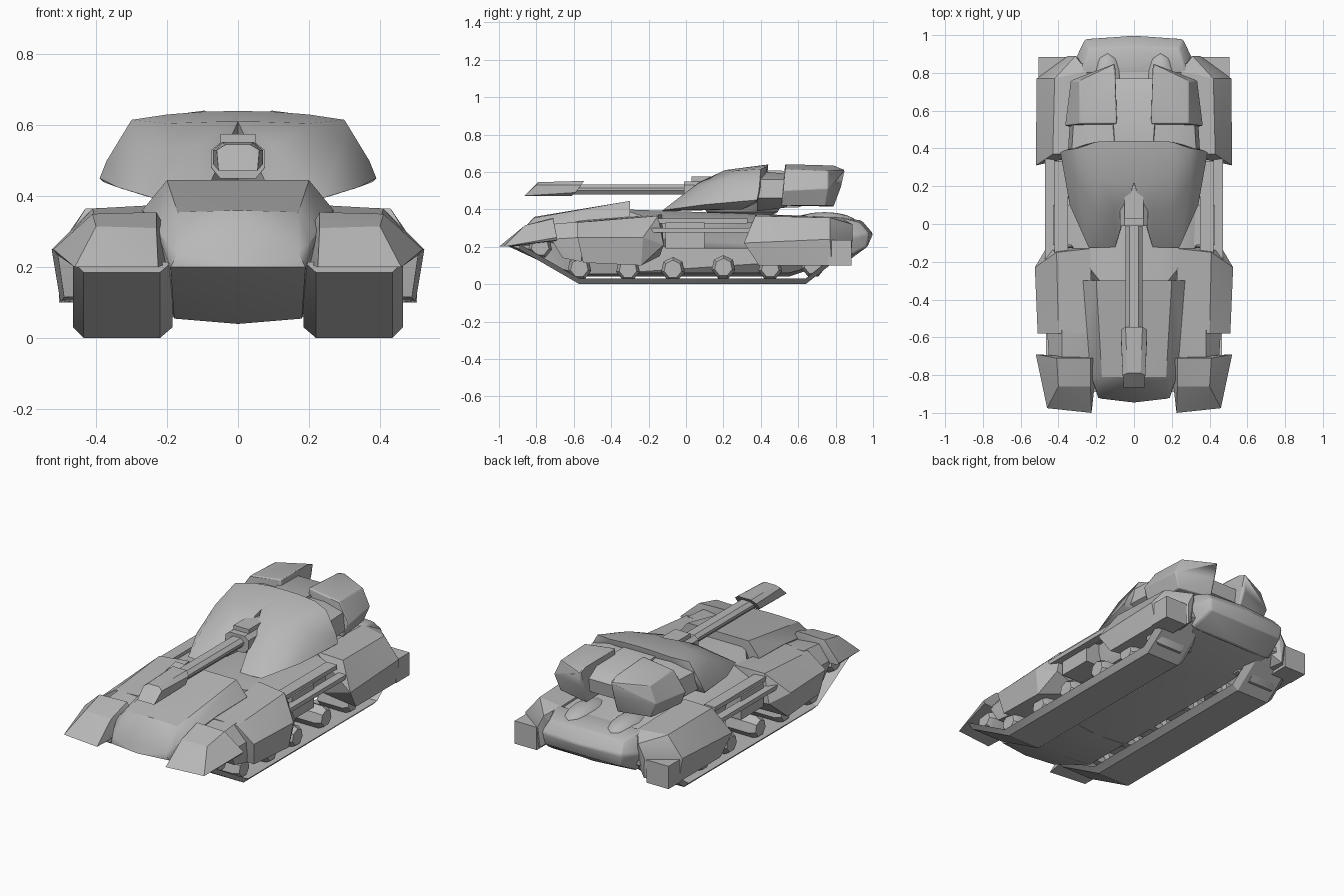
import bpy, bmesh, math
from mathutils import Vector

cube = bpy.data.objects.get("Cube")
if cube:
    bpy.data.objects.remove(cube, do_unlink=True)

grey = bpy.data.materials.new("armour grey")
grey.use_nodes = True
colour = (0.48, 0.48, 0.48, 1)
grey.diffuse_color = colour
grey.node_tree.nodes["Principled BSDF"].inputs["Base Color"].default_value = colour


def finish(name, bm, pair, angle):
    """Turn a bmesh into a shaded object, with a mirrored twin if it is one of a pair."""
    bmesh.ops.recalc_face_normals(bm, faces=bm.faces)
    mesh = bpy.data.meshes.new(name)
    bm.to_mesh(mesh)
    bm.free()
    mesh.materials.append(grey)
    obj = bpy.data.objects.new(name, mesh)
    bpy.context.collection.objects.link(obj)
    bpy.ops.object.select_all(action="DESELECT")
    obj.select_set(True)
    bpy.context.view_layer.objects.active = obj
    bpy.ops.object.shade_smooth_by_angle(angle=math.radians(angle))
    if pair:
        mod = obj.modifiers.new("mirror", "MIRROR")
        mod.use_mirror_merge = False
    return obj


def solid(name, points, pair=False, angle=32):
    """Faceted convex block; central blocks get their other half from the same points."""
    bm = bmesh.new()
    if not pair:
        points = list(points) + [(-x, y, z) for x, y, z in points if x]
    for p in points:
        bm.verts.new(p)
    out = bmesh.ops.convex_hull(bm, input=bm.verts)
    spare = {v for v in out["geom_interior"] + out["geom_unused"]
             if isinstance(v, bmesh.types.BMVert)}
    bmesh.ops.delete(bm, geom=list(spare), context="VERTS")
    bmesh.ops.dissolve_limit(bm, angle_limit=math.radians(1), verts=bm.verts, edges=bm.edges)
    return finish(name, bm, pair, angle)


def box(name, xs, ys, zs, pair=True):
    return solid(name, [(x, y, z) for x in xs for y in ys for z in zs], pair)


def round_edges(obj, width):
    mod = obj.modifiers.new("rounding", "BEVEL")
    mod.width, mod.segments, mod.angle_limit = width, 2, math.radians(20)


# Hull: sloping nose, lower tub, upper body and rounded tail
solid("hull_nose", [
    (0, -.945, .2), (.19, -.92, .2), (.17, -.925, .24), (.2, -.88, .27),
    (.17, -.81, .355), (.23, -.8, .3), (0, -.81, .36),
    (.2, -.3, .445), (.27, -.3, .36), (.25, -.55, .34), (.2, -.3, .15),
    (.18, -.6, .055), (0, -.6, .04), (.18, -.3, .055), (0, -.3, .04)])
solid("lower_hull", [
    (.19, -.35, .06), (0, -.35, .04), (.19, .55, .06), (0, .55, .04),
    (.19, -.35, .3), (.26, .85, .14), (.26, .85, .3)])
solid("upper_hull", [
    (.15, -.34, .4), (.22, -.3, .3), (.22, -.12, .36), (.3, -.1, .19), (.34, -.1, .24),
    (.34, -.1, .32), (.34, .4, .33), (.3, .4, .19), (.28, .85, .34), (.28, .85, .19),
    (.2, .8, .36)])
tail = solid("rear_hull", [
    (0, 1, .27), (.26, .98, .27), (.31, .88, .25), (.24, .93, .33), (.28, .8, .36),
    (.25, .97, .2), (.27, .84, .13), (.3, .8, .2), (0, .94, .34), (0, .86, .12)], angle=50)
round_edges(tail, .02)

# Engine domes on the rear deck
bm = bmesh.new()
bmesh.ops.create_uvsphere(bm, u_segments=12, v_segments=8, radius=1)
for v in bm.verts:
    v.co = Vector((.14, .74, .33)) + v.co * Vector((.085, .17, .055))
finish("engine_dome", bm, True, 60)

# Track belts: one chamfered section swept along the ground line
path = [(-.89, .185), (-.57, 0), (.64, 0), (.87, .18)]
section = [(.185, .03), (.22, 0), (.435, 0), (.465, .03)]
bm = bmesh.new()
rings = [[bm.verts.new((x, y, z + dz)) for x, dz in section] for y, z in path]
for a, b in zip(rings, rings[1:]):
    for i in range(len(section)):
        j = (i + 1) % len(section)
        bm.faces.new((a[i], a[j], b[j], b[i]))
bm.faces.new(rings[0])
bm.faces.new(rings[-1])
finish("track_belt", bm, True, 30)

# Road wheels with chamfered rims
for n, (y, z) in enumerate([(-.78, .2), (-.57, .085), (-.31, .08), (-.07, .08),
                            (.2, .09), (.45, .085), (.68, .1)]):
    rim = [(x, y + r * math.sin(k * math.tau / 7), z + r * math.cos(k * math.tau / 7))
           for x, r in ((.25, .065), (.41, .065), (.44, .048)) for k in range(7)]
    solid(f"wheel_{n + 1}", rim, True)
    box(f"axle_{n + 1}", (.17, .26), (y - .02, y + .02), (z - .02, z + .02))

# Armoured fenders
solid("front_fender", [
    (.225, -1, .2), (.46, -.975, .2), (.2, -.78, .21), (.23, -.86, .31), (.4, -.86, .315),
    (.23, -.71, .355), (.41, -.71, .35), (.52, -.69, .25), (.51, -.69, .235),
    (.2, -.71, .22), (.21, -.71, .32)], True, 20)
solid("fender_link", [
    (.21, -.73, .3), (.38, -.73, .32), (.45, -.72, .24), (.44, -.66, .14), (.22, -.66, .14),
    (.21, -.56, .33), (.38, -.56, .335), (.46, -.56, .25), (.45, -.56, .12),
    (.22, -.56, .12)], True, 20)
solid("middle_fender", [
    (.22, -.58, .335), (.4, -.58, .33), (.51, -.58, .25), (.49, -.55, .115),
    (.23, -.55, .13), (.23, -.13, .375), (.41, -.15, .365), (.525, -.23, .25),
    (.5, -.24, .1), (.46, -.12, .21), (.24, -.14, .15)], True, 20)
solid("rear_fender", [
    (.25, .37, .37), (.43, .37, .365), (.52, .31, .22), (.5, .39, .1), (.27, .4, .12),
    (.25, .81, .36), (.42, .77, .355), (.515, .77, .24), (.5, .78, .1),
    (.31, .89, .32), (.35, .89, .24), (.34, .88, .12), (.25, .83, .2)], True, 20)
box("mud_flap", (.36, .505), (.76, .885), (.1, .235))

# Side rails and their mount
box("upper_rail", (.35, .42), (-.18, .33), (.325, .35))
box("lower_rail", (.42, .47), (-.22, .37), (.275, .3))
box("rail_mount", (.3, .43), (-.11, .1), (.19, .33))

# Turret ring: stacked tapered circles
solid("turret_ring", [
    (r * math.cos(k * math.tau / 16), .3 + r * math.sin(k * math.tau / 16), z)
    for r, z in ((.13, .355), (.19, .385), (.22, .44)) for k in range(16)])

# Turret: split front shield, neck and rear lobes
solid("turret_shield", [
    (.1, -.125, .39), (.24, -.125, .395), (.34, .1, .425), (.39, .38, .45), (.26, .3, .4),
    (.1, .07, .545), (.2, .07, .525), (.3, .22, .56), (.3, .4, .615), (.37, .39, .5),
    (.05, .21, .61), (.2, .25, .605), (.1, .44, .638), (0, .44, .64), (0, .22, .61),
    (.2, .435, .63), (0, .2, .42), (0, .42, .45), (.38, .37, .44)], True, 40)
solid("turret_neck", [
    (.2, .38, .605), (.33, .38, .56), (.35, .38, .46), (.2, .54, .59), (.32, .54, .56),
    (.34, .54, .46), (.25, .54, .41), (.2, .38, .39)])
solid("turret_rear", [
    (.1, .4, .61), (.12, .7, .6), (.1, .77, .55), (.12, .76, .47), (.12, .6, .41),
    (.15, .4, .41)], angle=50)
lobe = solid("turret_rear_lobe", [
    (.09, .53, .642), (.29, .53, .615), (.365, .52, .5), (.33, .51, .42), (.1, .53, .42),
    (.1, .79, .635), (.1, .85, .61), (.11, .83, .52), (.29, .76, .605), (.335, .76, .51),
    (.3, .75, .42), (.1, .79, .415)], True, 45)
round_edges(lobe, .012)

# Gun: mantlet, barrel and muzzle
solid("gun_mantlet", [
    (.05, -.01, .45), (.075, -.01, .48), (.075, -.01, .53), (.05, -.01, .55),
    (.05, .25, .45), (.075, .25, .48), (.075, .25, .53), (.05, .25, .55)])
box("mantlet_cap", (-.05, .05), (.03, .25), (.54, .575), False)
solid("gun_barrel", [
    (x, y, z) for y in (-.7, .1)
    for x, z in ((.03, .48), (.045, .5), (.045, .515), (.025, .533))])
solid("gun_muzzle", [
    (.055, -.865, .472), (.06, -.8, .53), (.035, -.79, .545), (.045, -.545, .552),
    (.07, -.56, .53), (.07, -.59, .49), (.05, -.61, .472)], angle=20)
